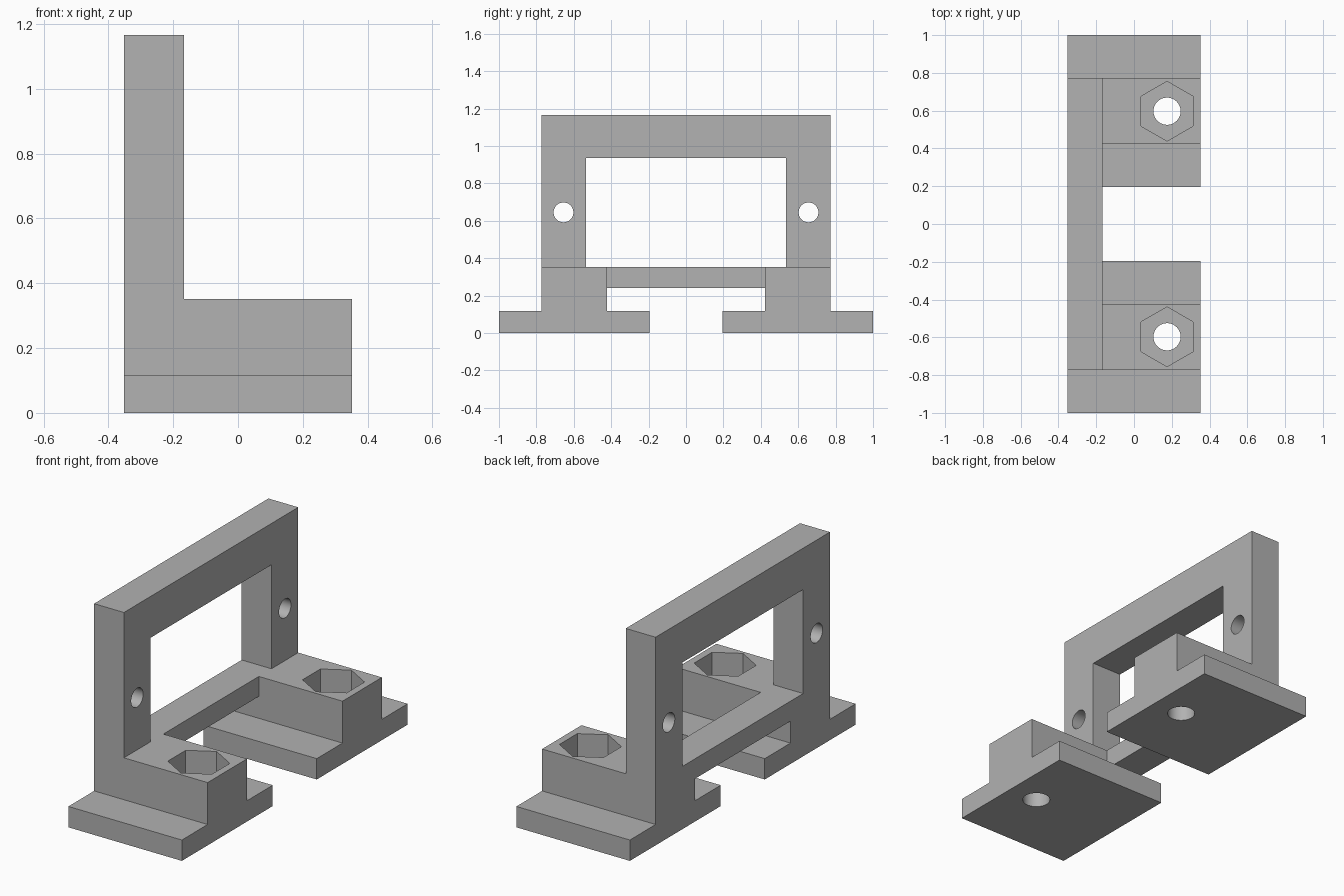
import bpy
import bmesh
from math import sin, cos, tau
from mathutils import Vector

cube = bpy.data.objects.get("Cube")
if cube:
    bpy.data.objects.remove(cube, do_unlink=True)

grey = bpy.data.materials.new("plain grey")
grey.use_nodes = True
colour = (0.445, 0.445, 0.445, 1)
grey.diffuse_color = colour
grey.node_tree.nodes["Principled BSDF"].inputs["Base Color"].default_value = colour


def prism(name, points, offset):
    """Extrude a closed outline by an offset vector."""
    bm = bmesh.new()
    face = bm.faces.new([bm.verts.new(p) for p in points])
    moved = bmesh.ops.extrude_face_region(bm, geom=[face])["geom"]
    verts = [v for v in moved if isinstance(v, bmesh.types.BMVert)]
    bmesh.ops.translate(bm, verts=verts, vec=Vector(offset))
    bmesh.ops.recalc_face_normals(bm, faces=bm.faces)
    mesh = bpy.data.meshes.new(name)
    bm.to_mesh(mesh)
    bm.free()
    mesh.materials.append(grey)
    obj = bpy.data.objects.new(name, mesh)
    bpy.context.collection.objects.link(obj)
    return obj


def ring(radius, sides):
    return [(radius * sin(tau * i / sides), radius * cos(tau * i / sides))
            for i in range(sides)]


def combine(target, tool, operation):
    """Apply a boolean and discard the tool."""
    mod = target.modifiers.new(operation, "BOOLEAN")
    mod.operation, mod.solver, mod.object = operation, "EXACT", tool
    bpy.context.view_layer.objects.active = target
    bpy.ops.object.modifier_apply(modifier=mod.name)
    bpy.data.objects.remove(tool, do_unlink=True)


BACK, PLATE, FRONT = -0.352, -0.167, 0.352
FLANGE, BAR, SHELF, TOP = 0.117, 0.24, 0.352, 1.167
SIDE = 0.772


def yz_prism(name, outline, x0, x1):
    return prism(name, [(x0, y, z) for y, z in outline], (x1 - x0, 0, 0))


def rect(half, low, high):
    return [(-half, low), (half, low), (half, high), (-half, high)]


# Upright frame with its window
bracket = yz_prism("mounting_bracket", rect(SIDE, BAR, TOP), BACK, PLATE)
combine(bracket, yz_prism("window", rect(0.535, SHELF, 0.935), -1, 1), "DIFFERENCE")

# Flanged feet, each an inverted T
for s in (-1, 1):
    outline = [(0.195, 0), (1, 0), (1, FLANGE), (SIDE, FLANGE), (SIDE, SHELF),
               (0.423, SHELF), (0.423, FLANGE), (0.195, FLANGE)]
    foot = yz_prism("foot", [(s * y, z) for y, z in outline], BACK, FRONT)
    combine(bracket, foot, "UNION")

# Nut pockets, bolt holes and upright screw holes
for s in (-1, 1):
    cx, cy = 0.175, s * 0.597
    pocket = prism("nut_pocket", [(cx + a, cy + b, FLANGE) for a, b in ring(0.158, 6)], (0, 0, 1))
    combine(bracket, pocket, "DIFFERENCE")
    bolt = prism("bolt_hole", [(cx + a, cy + b, -1) for a, b in ring(0.072, 48)], (0, 0, 3))
    combine(bracket, bolt, "DIFFERENCE")
    screw = prism("screw_hole", [(-1, s * 0.655 + a, 0.645 + b) for a, b in ring(0.053, 48)], (2, 0, 0))
    combine(bracket, screw, "DIFFERENCE")

# Smooth hole walls, crisp edges elsewhere
bpy.ops.object.select_all(action="DESELECT")
bracket.select_set(True)
bpy.context.view_layer.objects.active = bracket
bpy.ops.object.shade_smooth_by_angle()
